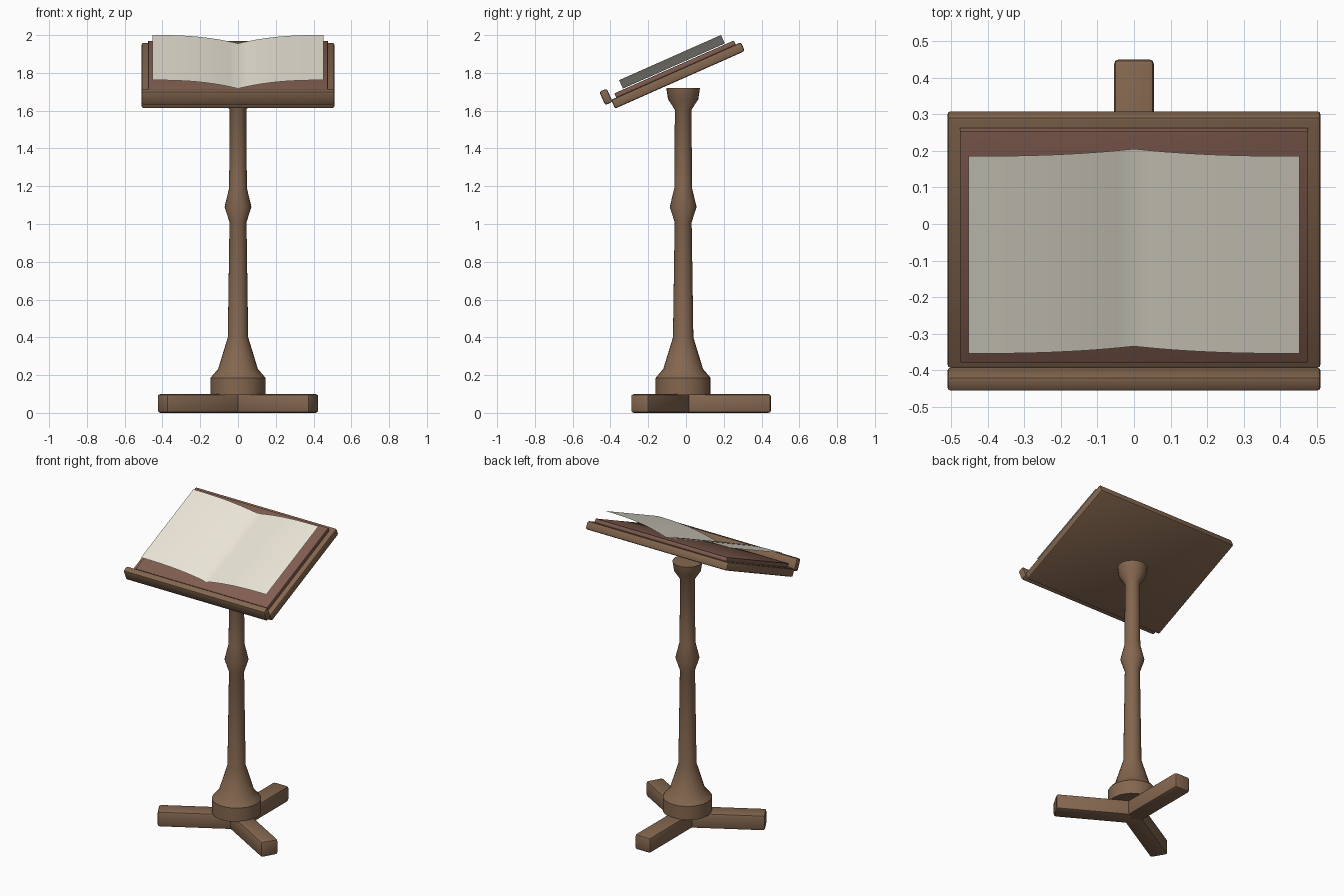
import bpy, bmesh
from math import radians, cos, sin, pi
from mathutils import Matrix, Vector

if "Cube" in bpy.data.objects:
    bpy.data.objects.remove(bpy.data.objects["Cube"])


def material(name, rgb):
    m = bpy.data.materials.new(name)
    m.diffuse_color = (*rgb, 1)
    m.use_nodes = True
    m.node_tree.nodes["Principled BSDF"].inputs["Base Color"].default_value = m.diffuse_color
    return m


wood = material("wood", (0.23, 0.135, 0.078))
leather = material("leather", (0.22, 0.11, 0.08))
paper = material("paper", (0.83, 0.79, 0.68))


def add(name, bm, mat, matrix=Matrix()):
    bmesh.ops.recalc_face_normals(bm, faces=bm.faces)
    me = bpy.data.meshes.new(name)
    bm.to_mesh(me)
    bm.free()
    me.materials.append(mat)
    ob = bpy.data.objects.new(name, me)
    bpy.context.collection.objects.link(ob)
    ob.matrix_world = matrix
    bpy.ops.object.select_all(action='DESELECT')
    ob.select_set(True)
    bpy.context.view_layer.objects.active = ob
    bpy.ops.object.shade_smooth_by_angle(angle=radians(35))
    return ob


def box(name, lo, hi, mat, matrix, bevel):
    lo, hi = Vector(lo), Vector(hi)
    bm = bmesh.new()
    bmesh.ops.create_cube(bm, size=1, matrix=Matrix.Translation((lo + hi) / 2)
                          @ Matrix.Diagonal((*(hi - lo), 1)))
    bmesh.ops.bevel(bm, geom=bm.edges[:], offset=bevel, segments=2,
                    profile=0.5, affect='EDGES')
    return add(name, bm, mat, matrix)


# Turned post, lathed from a profile of (radius, height)
POST_Y = -0.015
profile = [(0.146, 0.095), (0.146, 0.185), (0.105, 0.233), (0.054, 0.40),
           (0.045, 1.01), (0.071, 1.09), (0.047, 1.19), (0.044, 1.605),
           (0.080, 1.66), (0.089, 1.719)]
SIDES = 24
bm = bmesh.new()
rings = [[bm.verts.new((r * cos(2 * pi * i / SIDES), r * sin(2 * pi * i / SIDES), z))
          for i in range(SIDES)] for r, z in profile]
for a, b in zip(rings, rings[1:]):
    for i in range(SIDES):
        j = (i + 1) % SIDES
        bm.faces.new((a[i], a[j], b[j], b[i]))
bm.faces.new(rings[0])
bm.faces.new(rings[-1])
add("post", bm, wood, Matrix.Translation((0, POST_Y, 0)))

# Three feet radiating from the post
for k, angle in enumerate((90, 210, 330)):
    m = Matrix.Translation((0, POST_Y, 0)) @ Matrix.Rotation(radians(angle), 4, 'Z')
    box(f"foot_{k + 1}", (0, -0.055, 0), (0.465, 0.055, 0.10), wood, m, 0.014)

# Tilted desk: board, inset panel and front ledge
tilt = Matrix.Translation((0, -0.0425, 1.787)) @ Matrix.Rotation(radians(23.9), 4, 'X')
box("desk_board", (-0.51, -0.376, -0.026), (0.51, 0.376, 0.025), wood, tilt, 0.01)
box("desk_panel", (-0.476, -0.347, 0.02), (0.476, 0.345, 0.049), leather, tilt, 0.004)
box("book_ledge", (-0.51, -0.416, 0.012), (0.51, -0.373, 0.089), wood, tilt, 0.01)

# Open pages: one curved sheet dipping to the spine
bm = bmesh.new()
N = 10
rows = []
for i in range(-N, N + 1):
    t = i / N
    w = 0.054 + 0.049 * (1 - (1 - abs(t)) ** 2.5)
    rows.append([bm.verts.new((0.452 * t, v, w)) for v in (-0.295, 0.295)])
for a, b in zip(rows, rows[1:]):
    bm.faces.new((a[0], b[0], b[1], a[1]))
pages = add("open_pages", bm, paper, tilt)
if pages.data.polygons[0].normal.z < 0:
    pages.data.flip_normals()
